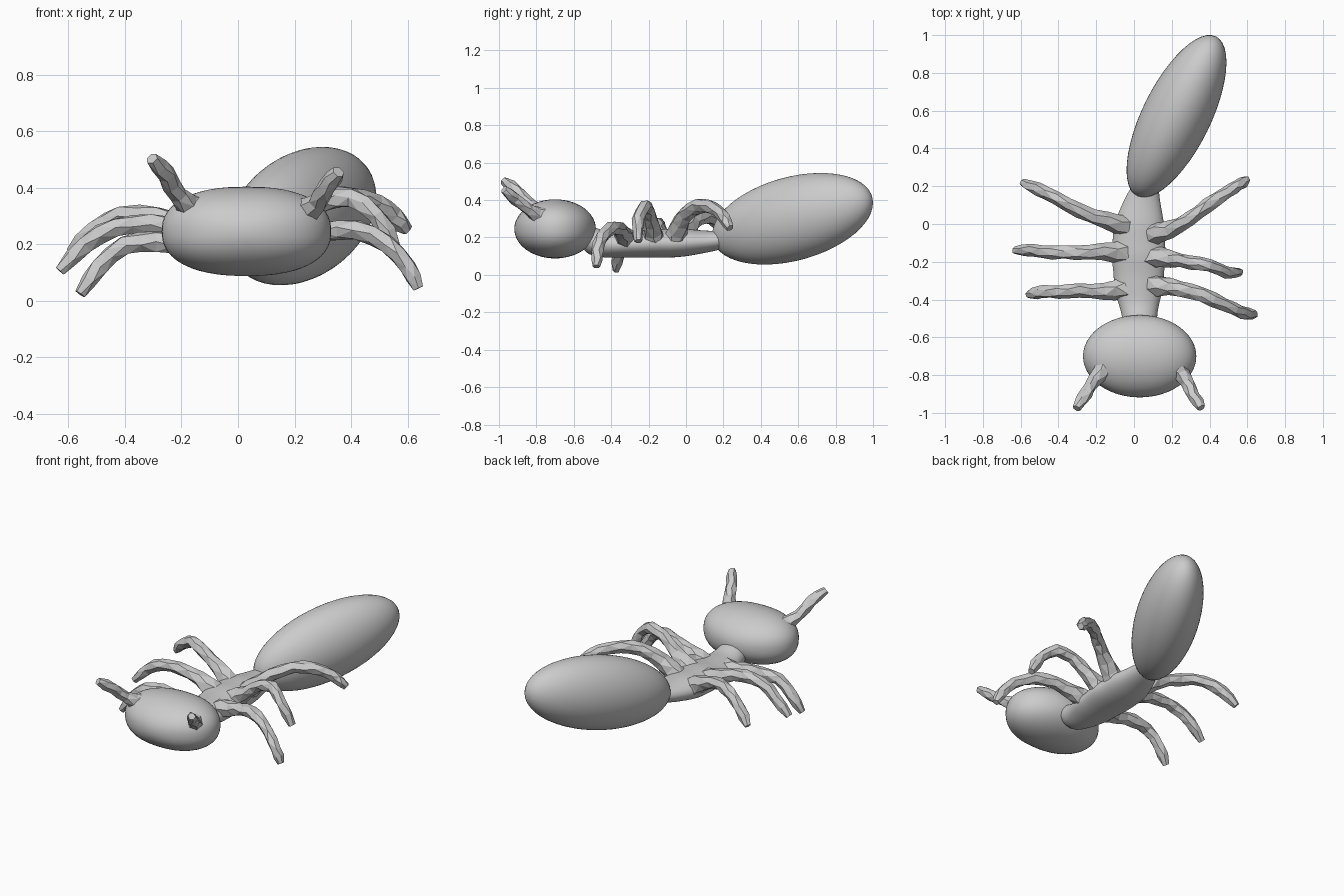
import bpy, bmesh, math, random
from mathutils import Vector, Matrix

random.seed(4)
cube = bpy.data.objects.get("Cube")
if cube:
    bpy.data.objects.remove(cube, do_unlink=True)

# Single grey for the whole ant
GREY = (0.6, 0.6, 0.6, 1)
mat = bpy.data.materials.new("body grey")
mat.use_nodes = True
mat.diffuse_color = GREY
bsdf = next(n for n in mat.node_tree.nodes if n.type == 'BSDF_PRINCIPLED')
bsdf.inputs["Base Color"].default_value = GREY
bsdf.inputs["Roughness"].default_value = 0.6


def finish(bm, name, smooth):
    bmesh.ops.recalc_face_normals(bm, faces=bm.faces)
    me = bpy.data.meshes.new(name)
    bm.to_mesh(me)
    bm.free()
    me.materials.append(mat)
    for p in me.polygons:
        p.use_smooth = smooth
    ob = bpy.data.objects.new(name, me)
    bpy.context.collection.objects.link(ob)
    return ob


def skin(bm, rings):
    """Bridge equal rings of vertices and cap both ends."""
    n = len(rings[0])
    for a, b in zip(rings, rings[1:]):
        for i in range(n):
            j = (i + 1) % n
            bm.faces.new((a[i], a[j], b[j], b[i]))
    bm.faces.new(rings[0])
    bm.faces.new(rings[-1])


def ellipsoid(name, centre, radii, rot=Matrix(), power=2.0):
    """Ellipsoid; a power above 2 squares off its x-z section slightly."""
    bm = bmesh.new()
    bmesh.ops.create_uvsphere(bm, u_segments=48, v_segments=28, radius=1)
    for v in bm.verts:
        x, y, z = v.co
        r = math.hypot(x, z)
        if r > 1e-5:
            k = r / (abs(x) ** power + abs(z) ** power) ** (1 / power)
            x, z = x * k, z * k
        v.co = Vector(centre) + rot @ Vector((x * radii[0], y * radii[1], z * radii[2]))
    return finish(bm, name, True)


def spline(pts, per=2):
    """Catmull-Rom points through the path."""
    p = [Vector(q) for q in pts]
    p = [2 * p[0] - p[1]] + p + [2 * p[-1] - p[-2]]
    out = []
    for i in range(1, len(p) - 2):
        a, b, c, d = p[i - 1:i + 3]
        for k in range(per):
            t = k / per
            out.append(0.5 * (2 * b + (c - a) * t + (2 * a - 5 * b + 4 * c - d) * t * t
                              + (3 * b - a - 3 * c + d) * t ** 3))
    return out + [p[-2]]


def limb(name, pts, base, mid, tip, sides=6):
    """Faceted, slightly knobbly limb that flares into the body at its root."""
    path = spline(pts)
    n = len(path)
    bm = bmesh.new()
    rings = []
    for i, c in enumerate(path):
        t = (path[min(i + 1, n - 1)] - path[max(i - 1, 0)]).normalized()
        side = t.cross(Vector((0, 0, 1))).normalized()
        up = side.cross(t)
        u = i / (n - 1)
        r = mid + (base - mid) * max(0, 1 - u / 0.28) ** 1.6 + (tip - mid) * u
        if i == n - 1:
            r *= 0.65
        ring = []
        for k in range(sides):
            a = 2 * math.pi * (k + 0.25 * (i % 2)) / sides
            rr = r * random.uniform(0.87, 1.13)
            ring.append(bm.verts.new(c + side * math.cos(a) * rr + up * math.sin(a) * rr))
        rings.append(ring)
    skin(bm, rings)
    bmesh.ops.triangulate(bm, faces=bm.faces[:])
    return finish(bm, name, False)


# Head and abdomen
ellipsoid("head", (0.03, -0.70, 0.246), (0.30, 0.218, 0.158), power=2.35)
tilt = Matrix.Rotation(-math.radians(26.3), 3, 'Z') @ Matrix.Rotation(math.radians(13.4), 3, 'X')
ellipsoid("abdomen", (0.225, 0.57, 0.30), (0.181, 0.482, 0.224), tilt)

# Thorax: y, centre x, half width, bottom z, top z
sections = [(-0.56, 0.03, 0.09, 0.12, 0.27), (-0.48, 0.03, 0.095, 0.095, 0.255),
            (-0.42, 0.025, 0.11, 0.09, 0.23), (-0.34, 0.025, 0.135, 0.09, 0.235),
            (-0.26, 0.025, 0.135, 0.09, 0.235), (-0.17, 0.025, 0.15, 0.09, 0.25),
            (-0.09, 0.025, 0.14, 0.09, 0.245), (-0.01, 0.025, 0.14, 0.095, 0.25),
            (0.07, 0.035, 0.115, 0.11, 0.24), (0.15, 0.045, 0.09, 0.125, 0.235),
            (0.24, 0.07, 0.06, 0.15, 0.24)]
bm = bmesh.new()
rings = []
for y, cx, w, lo, hi in sections:
    rings.append([bm.verts.new((cx + w * math.cos(a), y, (lo + hi) / 2 + (hi - lo) / 2 * math.sin(a)))
                  for a in (2 * math.pi * k / 16 for k in range(16))])
skin(bm, rings)
thorax = finish(bm, "thorax", True)
sub = thorax.modifiers.new("Smooth", 'SUBSURF')
sub.levels = sub.render_levels = 2

# Legs, each posed differently
legs = {
    "left_front_leg": [(0.09, -0.32, 0.18), (0.19, -0.335, 0.22), (0.30, -0.355, 0.245),
                       (0.42, -0.40, 0.25), (0.53, -0.45, 0.20), (0.60, -0.475, 0.12), (0.64, -0.48, 0.045)],
    "left_middle_leg": [(0.10, -0.17, 0.19), (0.20, -0.19, 0.27), (0.30, -0.20, 0.345),
                        (0.40, -0.22, 0.365), (0.49, -0.255, 0.30), (0.56, -0.255, 0.18)],
    "left_rear_leg": [(0.09, -0.06, 0.19), (0.19, -0.03, 0.28), (0.29, 0.03, 0.35),
                      (0.39, 0.10, 0.37), (0.49, 0.17, 0.345), (0.55, 0.205, 0.30), (0.60, 0.235, 0.25)],
    "right_front_leg": [(-0.05, -0.34, 0.17), (-0.16, -0.355, 0.195), (-0.29, -0.35, 0.21),
                        (-0.40, -0.36, 0.195), (-0.49, -0.36, 0.12), (-0.56, -0.375, 0.025)],
    "right_middle_leg": [(-0.05, -0.15, 0.18), (-0.17, -0.145, 0.24), (-0.31, -0.15, 0.27),
                         (-0.43, -0.15, 0.26), (-0.54, -0.135, 0.20), (-0.63, -0.14, 0.105)],
    "right_rear_leg": [(-0.04, -0.01, 0.19), (-0.15, 0.02, 0.25), (-0.29, 0.07, 0.30),
                       (-0.41, 0.14, 0.30), (-0.51, 0.185, 0.25), (-0.59, 0.22, 0.17)],
}
for name, pts in legs.items():
    limb(name, pts, 0.065, 0.042, 0.031)

# Antennae
limb("right_antenna", [(-0.15, -0.76, 0.31), (-0.21, -0.83, 0.375), (-0.255, -0.90, 0.445),
                       (-0.305, -0.975, 0.505)], 0.07, 0.034, 0.033)
limb("left_antenna", [(0.23, -0.76, 0.30), (0.28, -0.84, 0.35), (0.315, -0.91, 0.405),
                      (0.355, -0.975, 0.455)], 0.07, 0.034, 0.033)
